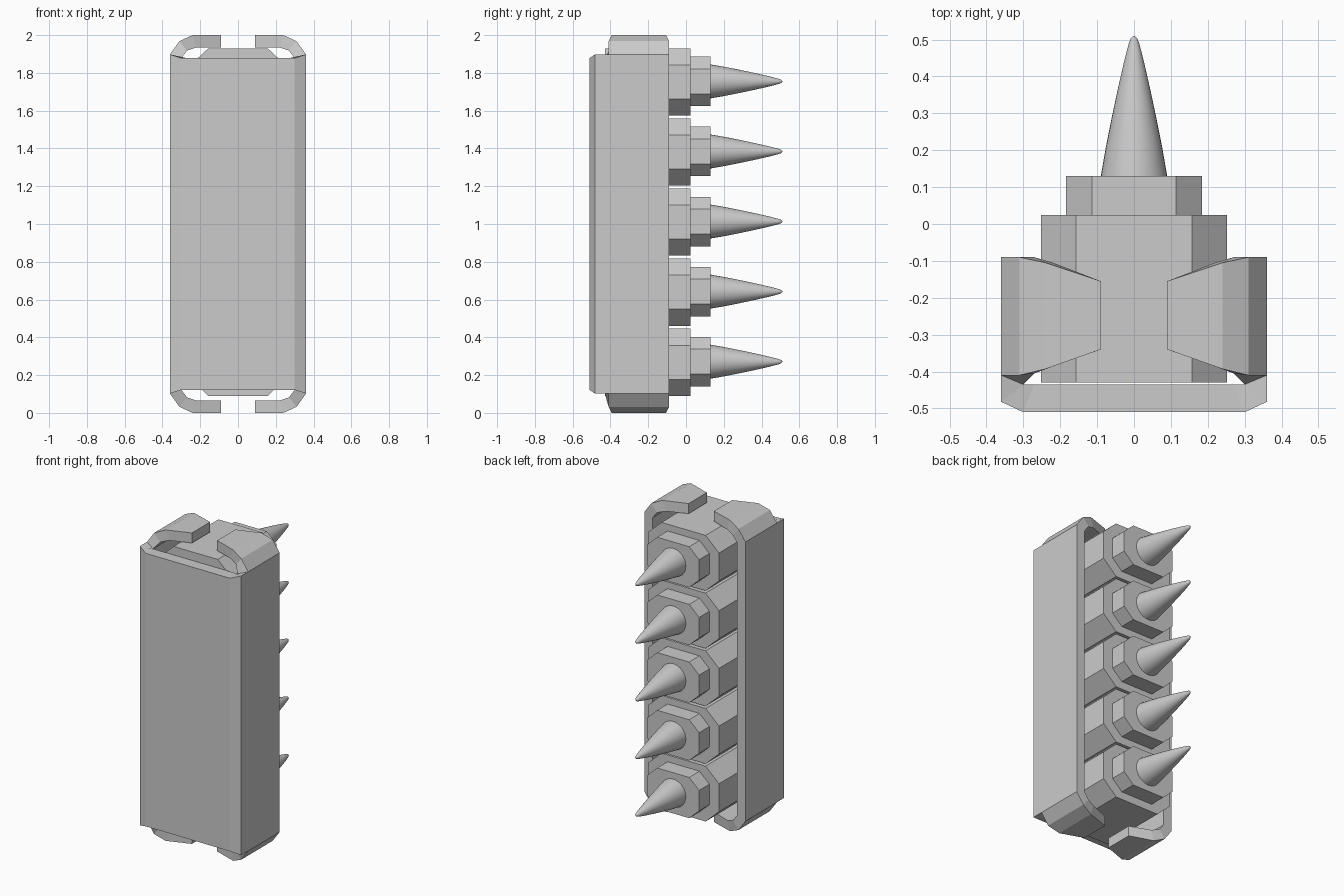
import bpy, bmesh, math

if "Cube" in bpy.data.objects:
    bpy.data.objects.remove(bpy.data.objects["Cube"])

MID = 1.0          # clip mid height
PITCH = 0.371      # spacing of the rounds


def make_object(name, bm):
    bmesh.ops.recalc_face_normals(bm, faces=bm.faces)
    mesh = bpy.data.meshes.new(name)
    bm.to_mesh(mesh)
    bm.free()
    ob = bpy.data.objects.new(name, mesh)
    bpy.context.collection.objects.link(ob)
    return ob


def loft(bm, rings, cap_start=True, cap_end=True):
    loops = [[bm.verts.new(p) for p in ring] for ring in rings]
    n = len(loops[0])
    for a, b in zip(loops, loops[1:]):
        for i in range(n):
            j = (i + 1) % n
            bm.faces.new((a[i], a[j], b[j], b[i]))
    if cap_start:
        bm.faces.new(loops[0][::-1])
    if cap_end:
        bm.faces.new(loops[-1])


def mirror_x(ob):
    mod = ob.modifiers.new("mirror", 'MIRROR')
    mod.use_axis[0] = True


# Front plate, half: outer (x, y, half height), inner (x, y, half height)
plate = [((0, -0.51, 0.878), (0, -0.435, 0.878)),
         ((0.30, -0.51, 0.878), (0.27, -0.435, 0.878)),
         ((0.36, -0.482, 0.898), (0.30, -0.435, 0.878)),
         ((0.36, -0.41, 0.898), (0.30, -0.41, 0.878))]
bm = bmesh.new()
loft(bm, [[(o[0], o[1], MID + o[2]), (o[0], o[1], MID - o[2]),
           (i[0], i[1], MID - i[2]), (i[0], i[1], MID + i[2])]
          for o, i in plate], False, False)
mirror_x(make_object("front_plate", bm))

# Side wall with curled lips: outer (x, h), inner (x, h), outer front y, inner front y, back y
lip = [((0.09, 1.0), (0.09, 0.935), -0.34, -0.34, -0.155),
       ((0.24, 1.0), (0.22, 0.935), -0.393, -0.386, -0.105),
       ((0.31, 0.968), (0.27, 0.918), -0.41, -0.405, -0.09),
       ((0.36, 0.898), (0.30, 0.878), -0.41, -0.435, -0.09)]


def lip_ring(s, sign):
    o, i, fo, fi, b = s
    zo, zi = MID + sign * o[1], MID + sign * i[1]
    return [(o[0], fo, zo), (o[0], b, zo), (i[0], b, zi), (i[0], fi, zi)]


bm = bmesh.new()
loft(bm, [lip_ring(s, 1) for s in lip] + [lip_ring(s, -1) for s in reversed(lip)])
mirror_x(make_object("side_wall_and_lips", bm))


# Rounds: octagonal case, octagonal collar and smooth spike
def octagon(w, wf, h, hf, y, zc):
    pts = [(wf, h), (w, hf), (w, -hf), (wf, -h), (-wf, -h), (-w, -hf), (-w, hf), (-wf, h)]
    return [(x, y, zc + z) for x, z in pts]


def prism(name, dims, y0, y1, zc):
    bm = bmesh.new()
    loft(bm, [octagon(*dims, y0, zc), octagon(*dims, y1, zc)])
    make_object(name, bm)


SPIKE = [(0.12, 0.091), (0.13, 0.09), (0.21, 0.076), (0.29, 0.06), (0.37, 0.043),
         (0.44, 0.027), (0.49, 0.014), (0.503, 0.009), (0.51, 0.002)]

for k in range(5):
    zc = 1.01 + (k - 2) * PITCH
    prism(f"case_{k + 1}", (0.252, 0.157, 0.178, 0.09), -0.43, 0.025, zc)
    prism(f"collar_{k + 1}", (0.184, 0.114, 0.131, 0.066), 0.025, 0.13, zc + 0.003)
    bm = bmesh.new()
    loft(bm, [[(r * math.cos(a), y, zc + 0.003 + r * math.sin(a))
               for a in (math.tau * i / 32 for i in range(32))] for y, r in SPIKE])
    spike = make_object(f"spike_{k + 1}", bm)
    for p in spike.data.polygons:
        p.use_smooth = len(p.vertices) == 4
